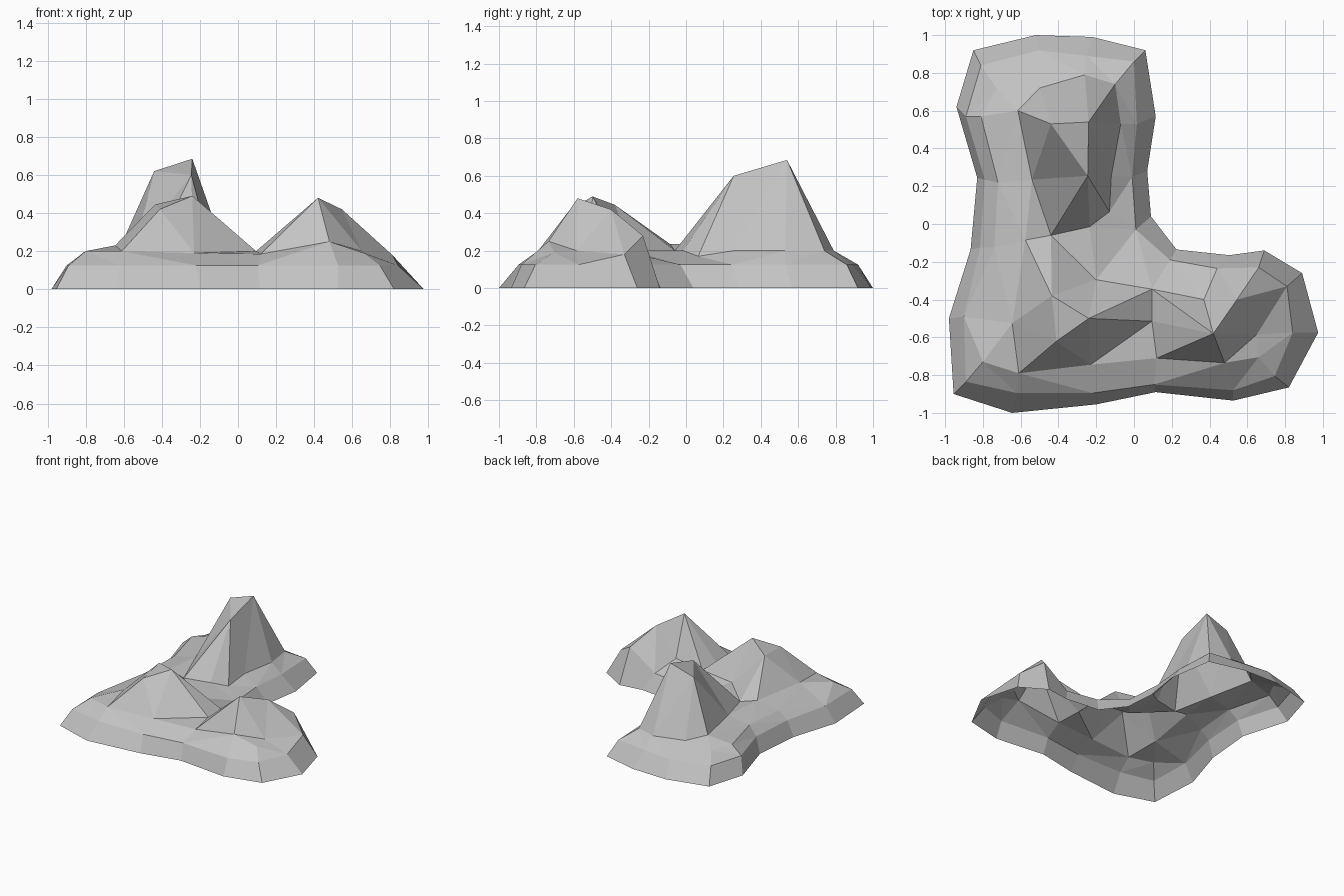
import bpy
import bmesh
from mathutils import Vector
from mathutils.geometry import delaunay_2d_cdt

# Remove the default cube only
default = bpy.data.objects.get("Cube")
if default:
    bpy.data.objects.remove(default, do_unlink=True)

CM = 0.01  # all measurements below are in hundredths of a unit

# Ground outline, clockwise from the back corner
outline = [(-85, 92), (-52, 100), (-22, 99), (6, 92), (11.5, 57), (7, 28), (9, 4),
           (22.5, -13.5), (50.5, -16.5), (69, -14), (89, -26), (97.5, -57.5),
           (82, -86.5), (52.5, -93.5), (11.5, -89), (-20, -95.5), (-64.5, -100),
           (-95.5, -90), (-98, -50), (-86.5, -13.5), (-83, 24.5), (-94, 62)]

# Top edge of the skirt, one point for each outline point
shoulder = [(-81, 84), (-50, 92), (-25, 89), (0, 86), (1.5, 53), (-1, 25), (1, -3),
            (19, -19), (44, -23.5), (66, -23), (81, -33), (84, -57.5),
            (74.5, -80.5), (52.5, -88), (10.5, -85), (-22, -89.5), (-62, -89.5),
            (-89, -83.5), (-90, -49), (-81.5, -12.5), (-79, 23.5), (-89, 57)]
SHOULDER_HEIGHT = 12.5
raised_shoulder = {(66, -23): 28, (81, -33): 18}

# Terrain points, by part
tall_mountain = {
    "tall_peak": (-24, 54, 68.5), "tall_left": (-44, 53, 62), "tall_front": (-24.5, 25.5, 60),
    "tall_foot_w": (-61.5, 60, 23), "tall_foot_sw": (-54, 23.5, 23),
    "tall_foot_s": (-44, -6, 20), "tall_foot_se": (-23.5, -1.5, 20),
    "tall_corner": (-13, 6.5, 17), "tall_foot_e": (-12, 25.5, 20),
    "tall_foot_ne": (-7, 53, 20), "tall_foot_n": (-10, 74, 20),
    "tall_foot_back": (-26, 79, 20), "tall_foot_nw": (-50, 72, 20),
}
middle_mountain = {
    "mid_peak": (-24, -50, 49), "mid_front": (-41, -62, 42), "mid_back": (-43.5, -38, 44.5),
    "mid_saddle": (-57.5, -8.5, 23.5), "mid_valley": (-20, -29.5, 20),
    "mid_foot_w": (-64.5, -52.5, 23), "mid_foot_sw": (-61, -79, 20),
    "mid_foot_s": (-23, -74.5, 19),
}
side_mountain = {
    "side_peak": (42, -58, 48), "side_back": (54.5, -40, 42), "side_front": (48, -73.5, 25),
    "side_pit": (65, -58.5, 20), "side_foot_se": (66, -70.5, 19), "side_foot_n": (37, -40, 20),
    "pass_back": (9.5, -34.5, 20), "pass_mid": (9.5, -51.5, 20), "pass_front": (12, -71, 18.5),
}
plateau = {
    "plateau_n": (-72.5, 71.5, 18), "plateau_nw": (-81, 57, 19.5), "plateau_w": (-72, 22, 19.5),
    "plateau_sw": (-74, -12.5, 18.5), "plateau_s": (-80, -73, 20),
}

# Ridges and creases that the surface must follow
creases = [
    "tall_left tall_peak tall_front tall_left",
    "tall_left tall_foot_w tall_foot_sw tall_foot_s tall_foot_se tall_corner",
    "tall_corner tall_foot_e tall_foot_ne tall_foot_n tall_foot_back tall_foot_nw tall_foot_w",
    "tall_left tall_foot_sw tall_front tall_foot_s",
    "tall_front tall_foot_se",
    "tall_front tall_corner",
    "tall_front tall_foot_e tall_peak tall_foot_n",
    "tall_peak tall_foot_ne",
    "tall_peak tall_foot_back tall_left tall_foot_nw",
    "mid_peak mid_front mid_back mid_peak",
    "mid_back mid_saddle mid_foot_w mid_foot_sw mid_front",
    "mid_peak mid_valley mid_back",
    "mid_valley pass_back mid_peak pass_mid mid_foot_s mid_peak",
    "mid_front mid_foot_s mid_foot_sw",
    "mid_foot_w mid_front",
    "mid_foot_w mid_back",
    "mid_saddle tall_foot_s mid_valley tall_foot_se",
    "mid_foot_s pass_front side_peak pass_mid pass_back side_peak",
    "pass_mid pass_front side_front side_peak side_back side_pit side_front",
    "pass_back side_foot_n side_peak side_pit",
    "side_foot_n side_back",
    "side_front side_foot_se side_pit",
    "plateau_n plateau_nw plateau_w plateau_sw mid_foot_w plateau_s mid_foot_sw",
    "plateau_sw mid_saddle",
]


def build_terrain():
    count = len(shoulder)
    points = [(x, y, raised_shoulder.get((x, y), SHOULDER_HEIGHT)) for x, y in shoulder]
    index = {}
    for part in (tall_mountain, middle_mountain, side_mountain, plateau):
        for name, point in part.items():
            index[name] = len(points)
            points.append(point)
    edges = set()
    for crease in creases:
        names = crease.split()
        edges |= {tuple(sorted((index[a], index[b]))) for a, b in zip(names, names[1:])}

    # Triangulate the upper land inside the shoulder line
    border = list(reversed(range(count)))
    flat = [Vector(p[:2]) * CM for p in points]
    verts, _, faces, origin, _, _ = delaunay_2d_cdt(flat, list(edges), [border], 1, 1e-5)

    bm = bmesh.new()
    upper = {}
    land = []
    for co, source in zip(verts, origin):
        height = points[source[0]][2] if source else 20
        land.append(bm.verts.new((co.x, co.y, height * CM)))
        for i in source:
            upper[i] = land[-1]
    for face in faces:
        bm.faces.new([land[i] for i in face])

    # Sloping skirt from the shoulder down to the ground, open underneath
    ground = [bm.verts.new((x * CM, y * CM, 0)) for x, y in outline]
    for i in range(count):
        j = (i + 1) % count
        bm.faces.new((ground[j], ground[i], upper[i], upper[j]))
    bmesh.ops.recalc_face_normals(bm, faces=bm.faces)
    if sum(f.normal.z for f in bm.faces) < 0:
        bmesh.ops.reverse_faces(bm, faces=bm.faces)

    mesh = bpy.data.meshes.new("mountain_terrain")
    bm.to_mesh(mesh)
    bm.free()
    return mesh


# Plain grey stone
stone = bpy.data.materials.new("grey_stone")
stone.use_nodes = True
grey = (0.55, 0.55, 0.55, 1)
stone.diffuse_color = grey
stone.node_tree.nodes["Principled BSDF"].inputs["Base Color"].default_value = grey

terrain = bpy.data.objects.new("mountain_terrain", build_terrain())
terrain.data.materials.append(stone)
bpy.context.collection.objects.link(terrain)
